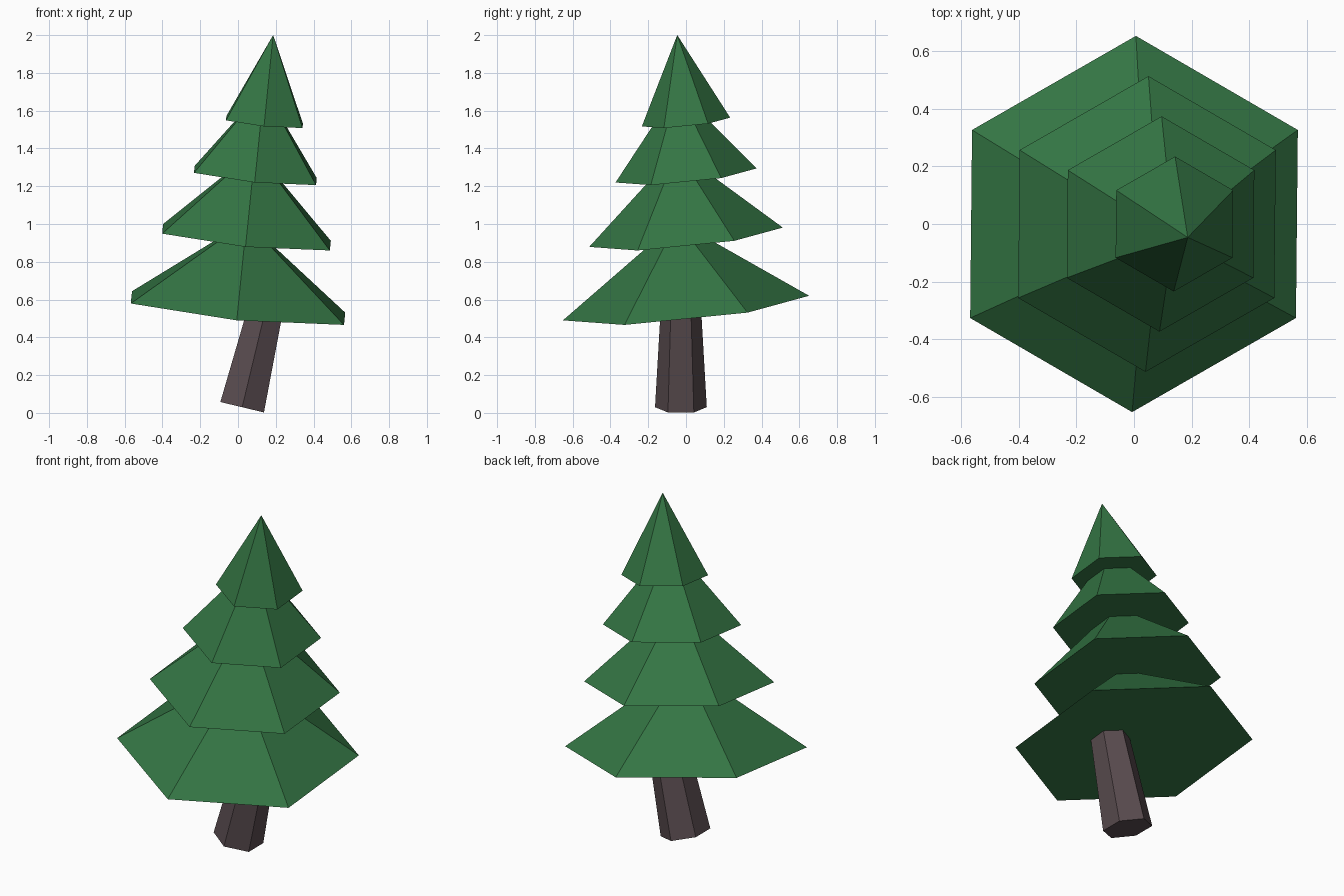
import bpy
import bmesh
from math import sin, cos, pi
from mathutils import Vector

cube = bpy.data.objects.get("Cube")
if cube:
    bpy.data.objects.remove(cube, do_unlink=True)


def make_material(name, colour):
    mat = bpy.data.materials.new(name)
    mat.use_nodes = True
    mat.diffuse_color = (*colour, 1)
    for node in mat.node_tree.nodes:
        if node.type == 'BSDF_PRINCIPLED':
            node.inputs["Base Color"].default_value = (*colour, 1)
            node.inputs["Roughness"].default_value = 0.9
    return mat


def hex_solid(name, base, tilt, radius, top_radius, height, mat):
    """Flat-shaded six-sided frustum, or a pointed cone if top_radius is 0."""
    bm = bmesh.new()

    def ring(r, z):
        angles = [pi / 2 + i * pi / 3 for i in range(6)]
        return [bm.verts.new((r * cos(a), r * sin(a), z)) for a in angles]

    bottom = ring(radius, 0)
    bm.faces.new(bottom[::-1])
    if top_radius:
        top = ring(top_radius, height)
        bm.faces.new(top)
    else:
        apex = bm.verts.new((0, 0, height))
    for i in range(6):
        j = (i + 1) % 6
        if top_radius:
            bm.faces.new((bottom[i], bottom[j], top[j], top[i]))
        else:
            bm.faces.new((bottom[i], bottom[j], apex))
    mesh = bpy.data.meshes.new(name)
    bm.to_mesh(mesh)
    bm.free()
    mesh.materials.append(mat)
    obj = bpy.data.objects.new(name, mesh)
    obj.location = Vector(base)
    obj.rotation_euler = tilt
    bpy.context.collection.objects.link(obj)
    return obj


needle_green = make_material("needle green", (0.034, 0.178, 0.057))
bark_brown = make_material("bark brown", (0.1, 0.071, 0.078))

# Leaning, tapered trunk running up into the lowest tier
hex_solid("trunk", (0.022, -0.027, 0.03), (0, 0.235, 0),
          0.137, 0.105, 0.57, bark_brown)

# Four tilted foliage tiers of equal height, shrinking towards the tip
tiers = [
    ("lowest_branches", 0.0, 0.555, 0.655),
    ("lower_branches", 0.045, 0.93, 0.515),
    ("upper_branches", 0.092, 1.257, 0.375),
    ("tree_tip", 0.14, 1.54, 0.235),
]
for name, x, z, radius in tiers:
    hex_solid(name, (x, 0, z), (0.1, 0.1, 0), radius, 0, 0.465, needle_green)
